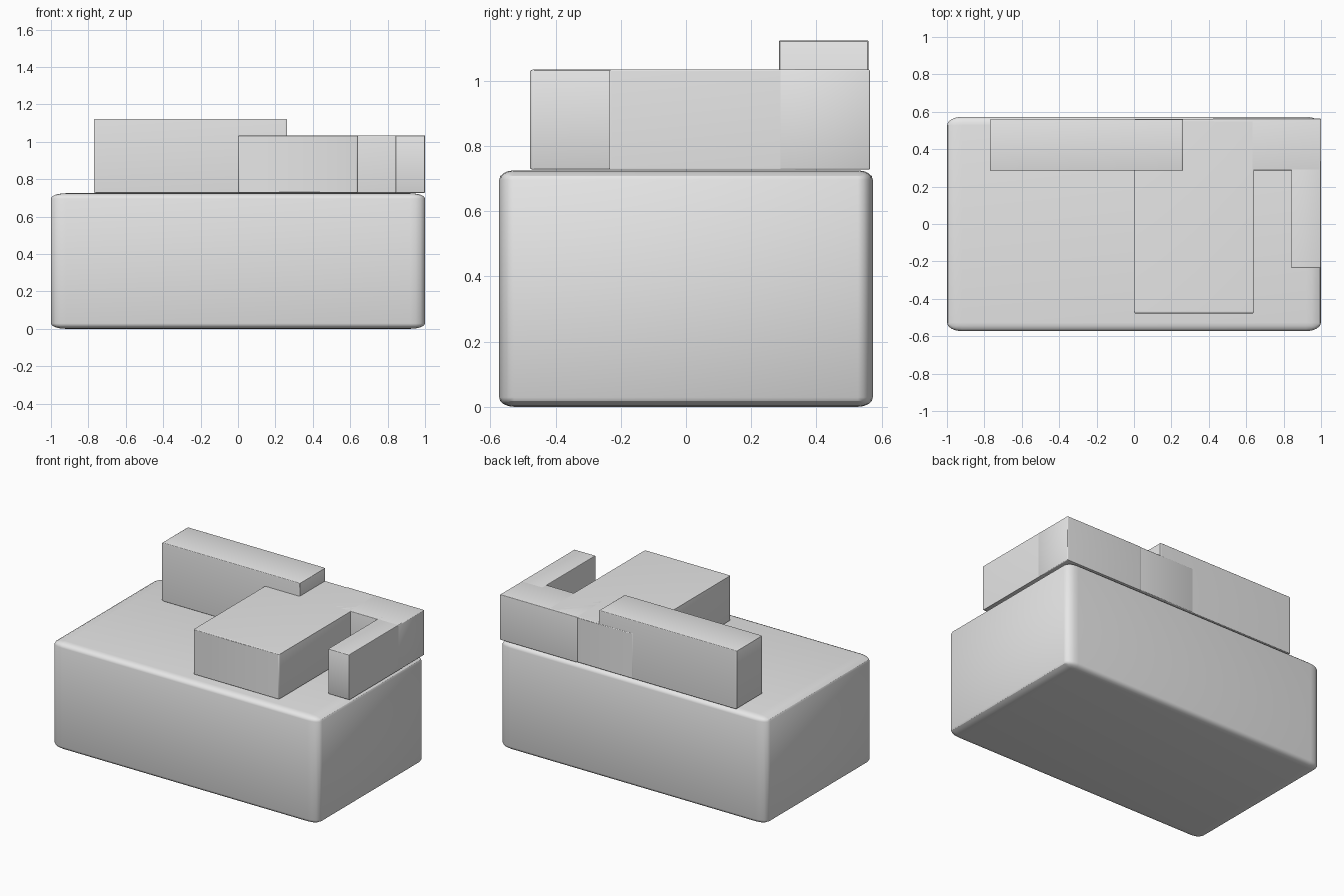
import bpy
import bmesh
from mathutils import Vector

cube = bpy.data.objects.get("Cube")
if cube:
    bpy.data.objects.remove(cube, do_unlink=True)

grey = bpy.data.materials.new("plain grey")
grey.use_nodes = True
grey.diffuse_color = (0.8, 0.8, 0.8, 1)
grey.node_tree.nodes["Principled BSDF"].inputs["Base Color"].default_value = (0.8, 0.8, 0.8, 1)


def rounded_box(name, low, high, radius, segments=4):
    """Rounded unit cube stretched between two corners, so its rounding stretches too."""
    low, high = Vector(low), Vector(high)
    size, middle = high - low, (low + high) / 2
    bm = bmesh.new()
    bmesh.ops.create_cube(bm, size=1)
    bmesh.ops.bevel(bm, geom=bm.edges[:], offset=radius, segments=segments,
                    profile=0.5, affect='EDGES')
    bmesh.ops.scale(bm, vec=size, verts=bm.verts)
    mesh = bpy.data.meshes.new(name)
    bm.to_mesh(mesh)
    bm.free()
    mesh.materials.append(grey)
    obj = bpy.data.objects.new(name, mesh)
    obj.location = middle
    bpy.context.collection.objects.link(obj)
    bpy.ops.object.select_all(action='DESELECT')
    obj.select_set(True)
    bpy.context.view_layer.objects.active = obj
    bpy.ops.object.shade_smooth_by_angle()
    return obj


# Large base block
rounded_box("base", (-1, -0.573, 0), (1, 0.573, 0.725), 0.04)

# Upper blocks: wide front block, back bar and side arm form a hook
rounded_box("front_block", (0, -0.478, 0.727), (0.642, 0.562, 1.034), 0.014)
rounded_box("back_bar", (0.42, 0.287, 0.727), (1, 0.564, 1.034), 0.014)
rounded_box("side_arm", (0.842, -0.236, 0.727), (0.999, 0.34, 1.034), 0.014)

# Tall panel along the back
rounded_box("back_panel", (-0.77, 0.285, 0.727), (0.262, 0.56, 1.123), 0.014)
